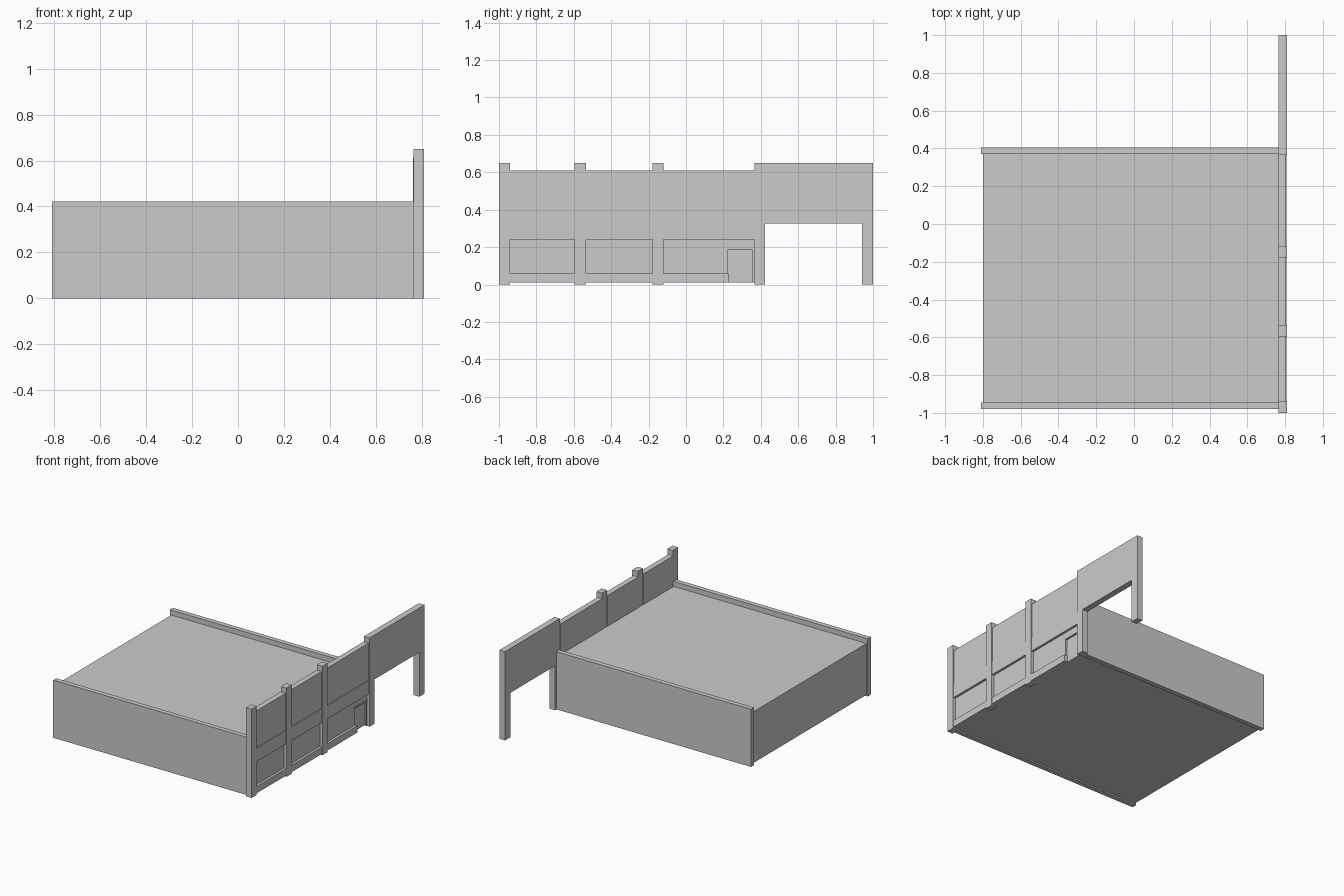
import bpy, bmesh

if "Cube" in bpy.data.objects:
    bpy.data.objects.remove(bpy.data.objects["Cube"])


def box(name, x0, x1, y0, y1, z0, z1):
    bm = bmesh.new()
    bmesh.ops.create_cube(bm, size=1)
    for v in bm.verts:
        v.co = ((x0 + x1) / 2 + v.co.x * (x1 - x0),
                (y0 + y1) / 2 + v.co.y * (y1 - y0),
                (z0 + z1) / 2 + v.co.z * (z1 - z0))
    return finish(name, bm)


def finish(name, bm):
    bmesh.ops.recalc_face_normals(bm, faces=bm.faces[:])
    mesh = bpy.data.meshes.new(name)
    bm.to_mesh(mesh)
    bm.free()
    ob = bpy.data.objects.new(name, mesh)
    bpy.context.collection.objects.link(ob)
    return ob


def extrude_yz(name, profile, x0, x1):
    bm = bmesh.new()
    face = bm.faces.new([bm.verts.new((x0, y, z)) for y, z in profile])
    res = bmesh.ops.extrude_face_region(bm, geom=[face])
    verts = [g for g in res["geom"] if isinstance(g, bmesh.types.BMVert)]
    bmesh.ops.translate(bm, verts=verts, vec=(x1 - x0, 0, 0))
    return finish(name, bm)


BACK, FRONT = 0.765, 0.81

# Building volume with flat roof, slightly inset on the left
box("building_body", -0.80, 0.766, -0.945, 0.375, 0.01, 0.385)

# Side walls rising above the roof as parapets
box("side_wall_front", -0.81, 0.766, -0.98, -0.945, 0.0, 0.422)
box("side_wall_back", -0.81, 0.766, 0.37, 0.405, 0.0, 0.422)

# Gateway arch with two legs
extrude_yz("gateway", [(0.365, 0), (0.422, 0), (0.422, 0.325), (0.94, 0.325),
                       (0.94, 0), (1.0, 0), (1.0, 0.65), (0.365, 0.65)], BACK, FRONT)

# Facade piers
for i, y in enumerate((-1.0, -0.595, -0.18)):
    box(f"pier_{i + 1}", BACK, FRONT, y, y + 0.06, 0.0, 0.65)

# Facade bays between the piers
for i, (y0, y1) in enumerate(((-0.94, -0.595), (-0.535, -0.18), (-0.12, 0.365))):
    box(f"upper_panel_{i + 1}", 0.762, 0.802, y0, y1, 0.34, 0.61)
    box(f"lintel_band_{i + 1}", 0.762, 0.807, y0, y1, 0.24, 0.34)
    glass_end = 0.222 if i == 2 else y1
    box(f"window_{i + 1}", 0.762, 0.79, y0, glass_end, 0.01, 0.24)
    base_end = 0.23 if i == 2 else y1
    box(f"window_base_{i + 1}", 0.762, 0.808, y0, base_end, 0.01, 0.06)

# Entrance at the end of the last bay
box("door", 0.762, 0.78, 0.222, 0.355, 0.01, 0.185)
box("door_jamb", 0.762, 0.79, 0.355, 0.365, 0.01, 0.185)
box("door_head", 0.762, 0.795, 0.222, 0.365, 0.185, 0.195)
box("door_transom_window", 0.762, 0.79, 0.222, 0.365, 0.195, 0.24)
